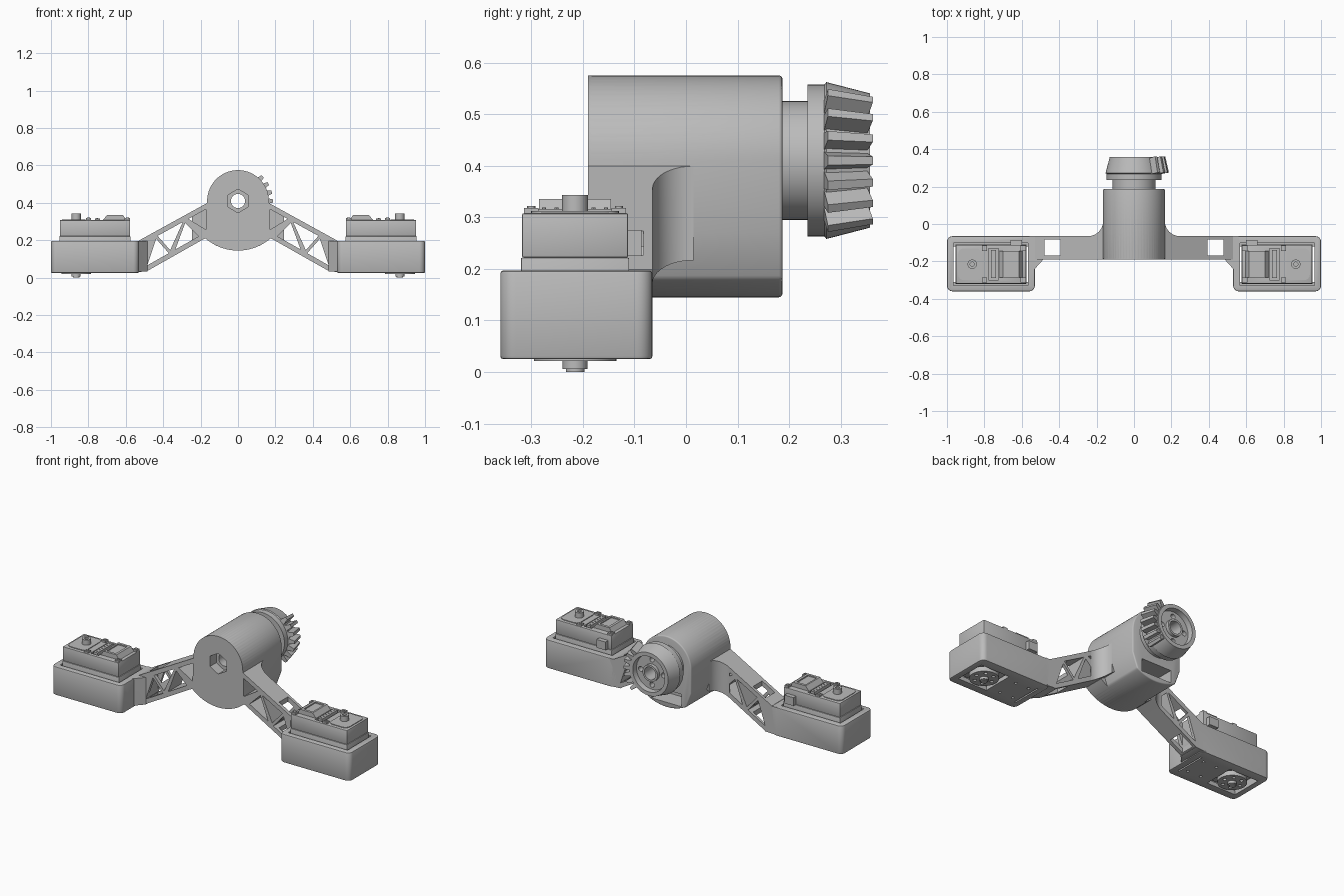
import bpy, bmesh
from math import sin, cos, pi, radians
from mathutils import Matrix, Vector

cube = bpy.data.objects.get("Cube")
if cube:
    bpy.data.objects.remove(cube, do_unlink=True)

grey = bpy.data.materials.new("plain grey")
grey.use_nodes = True
grey.diffuse_color = (0.5, 0.5, 0.5, 1)
grey.node_tree.nodes["Principled BSDF"].inputs["Base Color"].default_value = (0.5, 0.5, 0.5, 1)
HUB_Z = 0.41


def finish(name, bm):
    bmesh.ops.recalc_face_normals(bm, faces=bm.faces)
    mesh = bpy.data.meshes.new(name)
    bm.to_mesh(mesh)
    bm.free()
    mesh.materials.append(grey)
    ob = bpy.data.objects.new(name, mesh)
    bpy.context.collection.objects.link(ob)
    return ob


def arc(cx, cy, r, a0=0, a1=360, n=48):
    full = abs(a1 - a0) == 360
    steps = n if full else n + 1
    return [(cx + r * cos(radians(a0 + (a1 - a0) * i / n)),
             cy + r * sin(radians(a0 + (a1 - a0) * i / n))) for i in range(steps)]


def prism(name, pts, lo, hi, axis="y"):
    """Extrude an outline; lo and hi are numbers or functions of the first coordinate."""
    bm = bmesh.new()
    rings = []
    for end in (lo, hi):
        ring = []
        for p, q in pts:
            h = end(p) if callable(end) else end
            ring.append(bm.verts.new((p, h, q) if axis == "y" else (p, q, h)))
        bm.faces.new(ring)
        rings.append(ring)
    for i in range(len(pts)):
        j = (i + 1) % len(pts)
        bm.faces.new((rings[0][i], rings[0][j], rings[1][j], rings[1][i]))
    return finish(name, bm)


def rounded(x0, x1, y0, y1, r, n=6):
    return (arc(x1 - r, y1 - r, r, 0, 90, n) + arc(x0 + r, y1 - r, r, 90, 180, n)
            + arc(x0 + r, y0 + r, r, 180, 270, n) + arc(x1 - r, y0 + r, r, 270, 360, n))


def box(name, x0, x1, y0, y1, z0, z1):
    return prism(name, [(x0, y0), (x1, y0), (x1, y1), (x0, y1)], z0, z1, "z")


def disc(name, x, y, r, z0, z1, n=32):
    return prism(name, arc(x, y, r, n=n), z0, z1, "z")


def settle(ob):
    """Apply the modifiers of an object."""
    dg = bpy.context.evaluated_depsgraph_get()
    mesh = bpy.data.meshes.new_from_object(ob.evaluated_get(dg))
    ob.modifiers.clear()
    ob.data = mesh


def combine(ob, others, operation="DIFFERENCE"):
    for other in others:
        mod = ob.modifiers.new("bool", "BOOLEAN")
        mod.object, mod.operation, mod.solver = other, operation, "EXACT"
        settle(ob)
        bpy.data.objects.remove(other, do_unlink=True)
    return ob


def soften(ob, width, angle=40, segments=3):
    mod = ob.modifiers.new("bevel", "BEVEL")
    mod.width, mod.segments, mod.angle_limit = width, segments, radians(angle)
    settle(ob)
    return ob


def smooth(ob, angle=32):
    ob.data.shade_smooth()
    ob.data.set_sharp_from_angle(angle=radians(angle))
    return ob


def mirrored(ob):
    ob.modifiers.new("mirror", "MIRROR").use_mirror_merge = False
    settle(ob)
    return smooth(ob)


# Hub: round housing, lower block, front plate, bore and pockets
lower = arc(0, HUB_Z, 0.265, -120, -60, 16)
hub = soften(prism("hub", arc(0, HUB_Z, 0.165, 0, 180, 48)
                   + [(-0.165, 0.27)] + lower + [(0.165, 0.27)], -0.19, 0.187), 0.007)
plate = prism("front_plate", arc(0, HUB_Z, 0.165, 0, 180, 32)
              + arc(0, HUB_Z, 0.265, -131, -49, 24), -0.19, -0.065)
combine(hub, [plate], "UNION")
combine(hub, [
    prism("bore", arc(0, HUB_Z, 0.038), -0.3, 0.3),
    prism("nut_pocket", arc(0, HUB_Z, 0.063, 30, 390, 6), -0.3, -0.13),
    box("rear_pocket", -0.1, 0.1, 0.08, 0.3, 0.175, 0.25),
])
smooth(hub)


# Truss arms, with triangular windows and a vertical slot
def top(x):
    return 0.49 - 0.55 * x


def under(x):
    return 0.31 - 0.565 * x


arm = prism("arm", [(0.12, top(0.12)), (0.53, top(0.53)), (0.55, 0.03), (0.49, 0.033),
                    (0.2, under(0.2)), (0.12, 0.24)], -0.19, -0.065)
web = 0.03
cuts = []
for a, b in ((0.17, 0.265), (0.295, 0.43)):
    start = a if a < 0.2 else (a + b) / 2
    cuts.append([(a, top(a) - web), (b, top(b) - web), (start, under(start) + web + 0.012)])
for a, b in ((0.21, 0.335), (0.37, 0.485)):
    mid = (a + b) / 2 + 0.01
    cuts.append([(a, under(a) + web), (b, under(b) + web), (mid, top(mid) - web - 0.012)])
combine(arm, [prism("window", c, -0.3, 0.1) for c in cuts]
        + [box("slot", 0.393, 0.478, -0.168, -0.082, -0.1, 0.6)])
mirrored(arm)

# Curved web where each arm meets the hub
mirrored(prism("arm_fillet", [(0.13, -0.07), (0.13, 0.015)]
               + arc(0.245, 0.015, 0.08, 180, 270, 10) + [(0.245, -0.07)],
               under, top, "z"))

# Servo trays with a chamfered neck to the arm
tray = prism("tray", rounded(0.53, 1.0, -0.36, -0.065, 0.03), 0.025, 0.197, "z")
soften(tray, 0.006, segments=2)
neck = prism("neck", [(0.485, -0.065), (0.56, -0.065), (0.56, -0.27), (0.53, -0.24),
                      (0.485, -0.19)], 0.033, 0.197, "z")
combine(tray, [neck], "UNION")
combine(tray, [box("cavity", 0.566, 0.964, -0.328, -0.102, 0.05, 0.4),
               box("horn_opening", 0.77, 0.964, -0.31, -0.12, -0.1, 0.1),
               box("end_slit", 0.566, 0.575, -0.31, -0.12, -0.1, 0.1)]
        + [disc("screw_hole", x, y, 0.008, -0.1, 0.1, 16)
           for x in (0.61, 0.7) for y in (-0.28, -0.15)])
mirrored(tray)

# Servo bodies: lower case, lid, raised cover, connector and cable exit
SX, SY = 0.865, -0.215
mirrored(soften(box("servo_case", 0.575, 0.955, -0.32, -0.11, 0.06, 0.222), 0.003, segments=2))
lid = soften(box("servo_lid", 0.577, 0.953, -0.318, -0.112, 0.222, 0.308), 0.004, segments=2)
combine(lid, [box("groove", 0.725, 0.778, -0.3, -0.13, 0.295, 0.4)])
mirrored(lid)
mirrored(box("connector", 0.738, 0.765, -0.29, -0.14, 0.29, 0.316))
cover = prism("servo_cover", [(0.595, 0.305), (0.615, 0.335), (0.7, 0.335), (0.725, 0.305)],
              -0.285, -0.145)
combine(cover, [box("cover_recess", 0.63, 0.69, -0.27, -0.16, 0.328, 0.4)])
mirrored(cover)
mirrored(box("cable_exit", 0.6, 0.66, -0.115, -0.086, 0.225, 0.275))
for row, y in enumerate((-0.3, -0.13)):
    for col, x in enumerate((0.592, 0.8)):
        mirrored(box(f"corner_tab_{row}_{col}", x - 0.014, x + 0.014, y - 0.014, y + 0.014,
                     0.3, 0.318))
        mirrored(disc(f"screw_{row}_{col}", x, y, 0.008, 0.3, 0.322, 16))
for i in range(6):
    mirrored(disc(f"pin_{i}", 0.7515, -0.275 + i * 0.024, 0.004, 0.31, 0.319, 8))
mirrored(prism("gear_cap", rounded(0.815, 0.94, -0.3, -0.13, 0.03), 0.3, 0.312, "z"))
shaft = combine(disc("servo_shaft", SX, SY, 0.025, 0.3, 0.343),
                [disc("shaft_hole", SX, SY, 0.011, 0.325, 0.4)])
mirrored(shaft)

# Servo horns under the trays
horn = disc("horn", SX, SY, 0.08, 0.021, 0.05, 48)
combine(horn, [disc("horn_hole", SX + 0.053 * cos(i * pi / 3), SY + 0.053 * sin(i * pi / 3),
                    0.01, 0, 0.04, 16) for i in range(6)])
mirrored(horn)
mirrored(disc("horn_hub", SX, SY, 0.024, 0.006, 0.03))
mirrored(disc("horn_screw", SX, SY, 0.018, 0, 0.01))

# Bevel gear: turned body, with bolt holes
profile = [(0.038, 0.15), (0.115, 0.15), (0.115, 0.235), (0.147, 0.235), (0.147, 0.268),
           (0.152, 0.272), (0.13, 0.357), (0.107, 0.357), (0.104, 0.325), (0.05, 0.325),
           (0.05, 0.345), (0.038, 0.345)]
bm = bmesh.new()
N = 64
rings = [[bm.verts.new((r * cos(2 * pi * i / N), y, HUB_Z + r * sin(2 * pi * i / N)))
          for r, y in profile] for i in range(N)]
for i in range(N):
    for j in range(len(profile)):
        k = (j + 1) % len(profile)
        bm.faces.new((rings[i][j], rings[i][k], rings[(i + 1) % N][k], rings[(i + 1) % N][j]))
gear = finish("gear_body", bm)
combine(gear, [prism("bolt_hole", arc(0.076 * cos(a), HUB_Z + 0.076 * sin(a), 0.015, n=20),
                     0.29, 0.5) for a in (i * pi / 2 for i in range(4))])
smooth(gear)

# Partial set of bevel teeth on the left side
for t in range(7):
    spin = Matrix.Rotation(radians(15 * (t - 3)), 4, "Y")
    bm = bmesh.new()
    ends = []
    for r0, y0, r1, y1, s in ((0.138, 0.266, 0.187, 0.275, 1), (0.118, 0.348, 0.167, 0.362, 0.85)):
        ends.append([bm.verts.new(spin @ Vector((r, y, w * s)) + Vector((0, 0, HUB_Z)))
                     for r, y, w in ((r0, y0, -0.019), (r1, y1, -0.009),
                                     (r1, y1, 0.009), (r0, y0, 0.019))])
    for e in ends:
        bm.faces.new(e)
    for i in range(4):
        j = (i + 1) % 4
        bm.faces.new((ends[0][i], ends[0][j], ends[1][j], ends[1][i]))
    finish(f"gear_tooth_{t}", bm)
